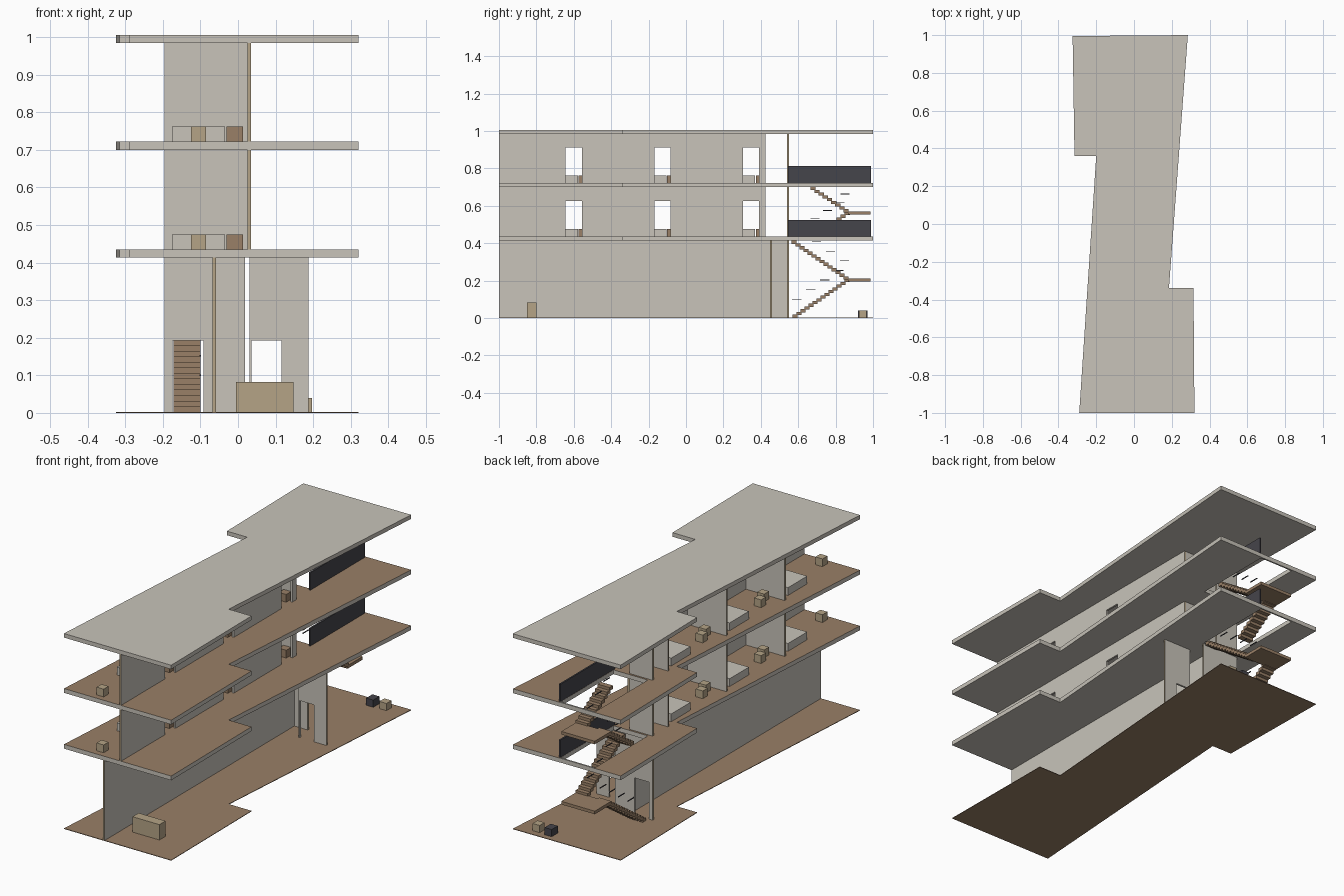
import bpy
import bmesh
from mathutils import Vector

cube = bpy.data.objects.get("Cube")
if cube:
    bpy.data.objects.remove(cube, do_unlink=True)


def material(name, rgb):
    m = bpy.data.materials.new(name)
    m.use_nodes = True
    m.diffuse_color = (*rgb, 1)
    m.node_tree.nodes["Principled BSDF"].inputs["Base Color"].default_value = (*rgb, 1)
    return m


CONCRETE = material("pale concrete", (0.58, 0.55, 0.49))
TAN = material("tan wood", (0.46, 0.37, 0.24))
BROWN = material("brown timber", (0.32, 0.215, 0.135))
BLACK = material("charcoal metal", (0.06, 0.058, 0.07))


def prism(name, points, direction, mats, rule=None):
    """Extrude a flat outline along a direction; rule picks face materials."""
    bm = bmesh.new()
    face = bm.faces.new([bm.verts.new(p) for p in points])
    ext = bmesh.ops.extrude_face_region(bm, geom=[face], use_keep_orig=True)
    verts = [g for g in ext["geom"] if isinstance(g, bmesh.types.BMVert)]
    bmesh.ops.translate(bm, vec=Vector(direction), verts=verts)
    bmesh.ops.recalc_face_normals(bm, faces=bm.faces)
    bm.normal_update()
    if rule:
        for f in bm.faces:
            f.material_index = rule(f)
    mesh = bpy.data.meshes.new(name)
    bm.to_mesh(mesh)
    bm.free()
    for m in mats:
        mesh.materials.append(m)
    obj = bpy.data.objects.new(name, mesh)
    bpy.context.collection.objects.link(obj)
    return obj


def box(name, x, y, z, mat):
    base = [(x[0], y[0], z[0]), (x[1], y[0], z[0]), (x[1], y[1], z[0]), (x[0], y[1], z[0])]
    return prism(name, base, (0, 0, z[1] - z[0]), [mat])


def wall(name, along, at, start, end, z0, z1, doors=(), door_top=0.19, thick=0.01):
    """Upright wall along x or y with doorways cut up from the floor."""
    outline = [(start, z0)]
    for a, b in doors:
        outline += [(a, z0), (a, z0 + door_top), (b, z0 + door_top), (b, z0)]
    outline += [(end, z0), (end, z1), (start, z1)]
    axis = 0 if along == "x" else 1
    if axis == 0:
        pts = [(s, at - thick / 2, z) for s, z in outline]
        push = (0, thick, 0)
    else:
        pts = [(at - thick / 2, s, z) for s, z in outline]
        push = (thick, 0, 0)

    def wall_ends(f):
        c = f.calc_center_median()[axis]
        return int(min(abs(c - start), abs(c - end)) < 0.001)

    return prism(name, pts, push, [CONCRETE, TAN], wall_ends)


# Slabs: one stepped outline, with a stairwell slot on the two upper floors
front_part = [(-0.29, -1), (0.32, -1), (0.315, -0.34), (0.185, -0.34), (0.285, 1)]
well = [(0.02, 0.997), (0.02, 0.56), (-0.175, 0.56), (-0.175, 0.996)]
back_part = [(-0.325, 0.995), (-0.315, 0.36), (-0.2, 0.36)]


def slab(name, z0, z1, slot, floor):
    outline = front_part + (well if slot else []) + back_part
    return prism(name, [(x, y, z0) for x, y in outline], (0, 0, z1 - z0),
                 [CONCRETE, BROWN], lambda f: int(floor and f.normal.z > 0.5))


ground = slab("ground_floor", 0, 0.003, False, True)
ground.data.materials[0] = BROWN
F1, F2 = 0.435, 0.722
slab("first_floor_slab", 0.413, F1, True, True)
slab("second_floor_slab", 0.70, F2, True, True)
slab("roof_slab", 0.984, 1.005, False, False)
for label, z0, z1 in (("first", 0.413, F1), ("second", 0.70, F2)):
    box(label + "_stairwell_rim", (-0.175, 0.02), (0.988, 0.996), (z0, z1), CONCRETE)

# Ground storey walls and furniture
wall("ground_spine_wall", "y", -0.063, -1, 0.54, 0.003, 0.413)
wall("ground_side_wall", "x", 0.455, 0.03, 0.187, 0.003, 0.413, [(0.036, 0.116)])
wall("ground_stair_wall", "x", 0.545, -0.195, 0.018, 0.003, 0.413, [(-0.174, -0.092)])
box("reception_counter", (-0.005, 0.148), (-0.85, -0.80), (0.003, 0.082), TAN)
box("tan_stool", (0.157, 0.197), (0.925, 0.965), (0.003, 0.04), TAN)
box("dark_stool", (0.085, 0.125), (0.92, 0.97), (0.003, 0.04), BLACK)

# Upper storeys: spine wall with doors, partitions, furnished rooms, railing
PITCH = 0.474
door_centres = [-0.6 + PITCH * i for i in range(3)]
for label, z0, z1 in (("first", F1, 0.70), ("second", F2, 0.984)):
    wall(label + "_spine_wall", "y", 0.03, -1, 0.425, z0, z1,
         [(c - 0.043, c + 0.043) for c in door_centres])
    for i, c in enumerate(door_centres):
        wall(f"{label}_partition_{i}", "x", c + 0.072, -0.195, 0.025, z0, z1)
        box(f"{label}_bed_{i}", (-0.175, -0.035), (c - 0.135, c + 0.022), (z0, z0 + 0.04), CONCRETE)
        box(f"{label}_nightstand_{i}", (-0.03, 0.013), (c + 0.025, c + 0.065), (z0, z0 + 0.04), BROWN)
        box(f"{label}_stool_{i}", (-0.125, -0.085), (c - 0.37, c - 0.33), (z0, z0 + 0.04), TAN)
        if i:
            box(f"{label}_side_stool_{i}", (-0.15, -0.11), (c - 0.31, c - 0.27), (z0, z0 + 0.04), TAN)
    wall(label + "_stair_wall", "x", 0.545, -0.195, -0.065, z0, z1)
    box(label + "_railing", (0.021, 0.029), (0.545, 0.99), (z0, z0 + 0.09), BLACK)


# Stairs: two opposed flights with a landing between them
def flight(name, x, y0, y1, z0, z1, steps):
    rise, run = (z1 - z0) / steps, (y1 - y0) / steps
    for i in range(steps):
        a, b = sorted((y0 + run * i, y0 + run * (i + 1.25)))
        top = z0 + rise * (i + 1)
        box(f"{name}_step_{i}", x, (a, b), (top - rise * 1.15, top), BROWN)
    rails = max(3, steps // 3)
    for i in range(rails):
        t = (i + 0.3) / rails
        y, z = y0 + (y1 - y0) * t, z0 + (z1 - z0) * t + 0.082
        edge = x[1] if y1 > y0 else x[0]
        box(f"{name}_rail_{i}", (edge - 0.002, edge + 0.002), (y - 0.025, y + 0.025),
            (z - 0.002, z + 0.002), BLACK)


for label, z0, z1, start, steps in (("lower", 0.003, 0.413, 0.57, 14),
                                    ("upper", F1, 0.70, 0.67, 9)):
    mid = (z0 + z1) / 2
    flight(label + "_first_flight", (-0.172, -0.10), start, 0.87, z0, mid, steps)
    flight(label + "_return_flight", (-0.05, 0.018), 0.87, start, mid, z1, steps)
    box(label + "_landing", (-0.172, 0.018), (0.865, 0.987), (mid - 0.014, mid + 0.002), BROWN)
